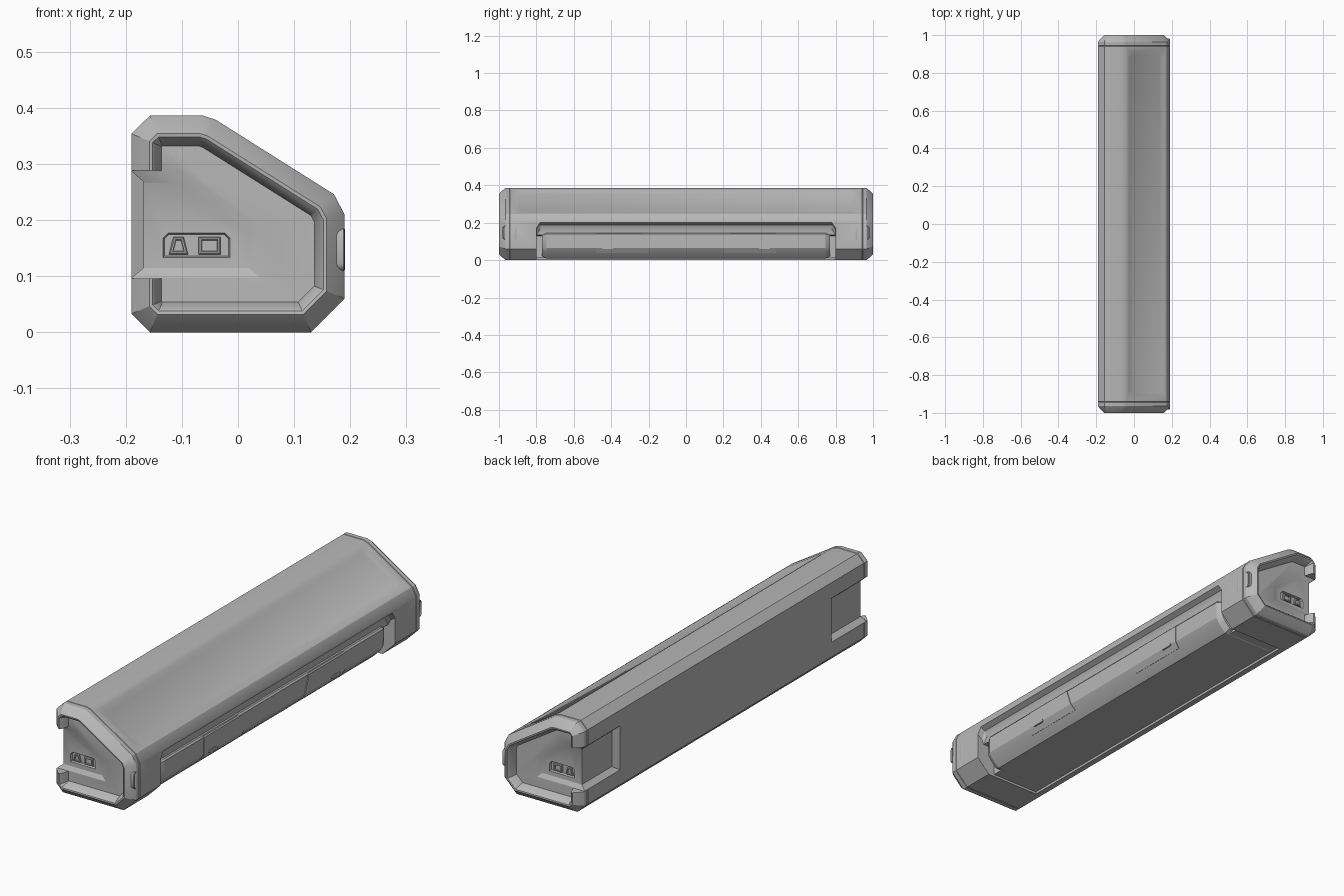
import bpy, bmesh, math
from mathutils import Vector

cube = bpy.data.objects.get("Cube")
if cube:
    bpy.data.objects.remove(cube, do_unlink=True)

grey = bpy.data.materials.new("mid grey")
grey.use_nodes = True
grey.diffuse_color = (0.48, 0.48, 0.48, 1)
grey.node_tree.nodes["Principled BSDF"].inputs["Base Color"].default_value = grey.diffuse_color


def loft(name, rings):
    """Closed solid through equal-length rings of 3D points."""
    bm = bmesh.new()
    loops = [[bm.verts.new(p) for p in r] for r in rings]
    n = len(loops[0])
    for a, b in zip(loops, loops[1:]):
        for i in range(n):
            bm.faces.new((a[i], a[(i + 1) % n], b[(i + 1) % n], b[i]))
    bm.faces.new(loops[0])
    bm.faces.new(loops[-1])
    bmesh.ops.recalc_face_normals(bm, faces=bm.faces)
    me = bpy.data.meshes.new(name)
    bm.to_mesh(me)
    bm.free()
    me.materials.append(grey)
    ob = bpy.data.objects.new(name, me)
    bpy.context.collection.objects.link(ob)
    return ob


def at_y(poly, y):
    return [(x, y, z) for x, z in poly]


def at_x(poly, x):
    return [(x, y, z) for y, z in poly]


def inset(poly, d):
    """Offset a convex polygon inwards by d."""
    pts = [Vector(p) for p in poly]
    n = len(pts)
    area = sum(pts[i - 1].x * pts[i].y - pts[i].x * pts[i - 1].y for i in range(n))
    s = 1 if area > 0 else -1
    out = []
    for i in range(n):
        a = (pts[i] - pts[i - 1]).normalized()
        b = (pts[(i + 1) % n] - pts[i]).normalized()
        na, nb = Vector((-a.y, a.x)) * s, Vector((-b.y, b.x)) * s
        out.append(tuple(pts[i] + (na + nb) * (d / (1 + na.dot(nb)))))
    return out


def chamfered(u0, u1, v0, v1, c):
    return [(u0 + c, v0), (u1 - c, v0), (u1, v0 + c), (u1, v1 - c),
            (u1 - c, v1), (u0 + c, v1), (u0, v1 - c), (u0, v0 + c)]


def cut(target, cutter):
    cutter.hide_render = True
    mod = target.modifiers.new("cut", "BOOLEAN")
    mod.operation, mod.solver, mod.object = "DIFFERENCE", "EXACT", cutter
    bpy.context.view_layer.objects.active = target
    bpy.ops.object.modifier_apply(modifier=mod.name)
    bpy.data.objects.remove(cutter, do_unlink=True)


# Main shell with tapered end rims and recessed end faces
outline = [(-.157, 0), (.13, 0), (.19, .06), (.19, .21), (.171, .246), (-.04, .379),
           (-.062, .386), (-.157, .386), (-.19, .354), (-.19, .033)]
half = [(.96, .054), (.992, .044), (.999, .038), (1, .032), (.972, .005), (.964, 0),
        (.945, 0), (.943, .002), (.941, 0)]
steps = [(-y, d) for y, d in half] + [(y, d) for y, d in reversed(half)]
shell = loft("shell", [at_y(inset(outline, d), y) for y, d in steps])

# Lower side bay for the lid, with eased upper corners
bay = [(.3, .2), (.19, .2), (.168, .188), (.157, .165), (.157, .135), (.1, .13),
       (.1, .01), (-.13, .01), (-.14, -.1), (.3, -.1)]
low = [(x, z - .03 if z > .15 else z) for x, z in bay]
cut(shell, loft("bay_cutter", [at_y(low, -.8), at_y(bay, -.78),
                               at_y(bay, .78), at_y(low, .8)]))

# Shallow panel in the sloped top
top, along = Vector((-.04, 0, .379)), Vector((.211, 0, -.133)).normalized()
up = Vector((-along.z, 0, along.x))


def on_slope(poly, h):
    return [top + along * u + Vector((0, v, 0)) + up * h for u, v in poly]


panel = chamfered(.012, .24, -.91, .91, .025)
cut(shell, loft("panel_cutter", [on_slope(inset(panel, .014), -.004),
                                 on_slope(panel, .001), on_slope(panel, .03)]))

for s, end in ((-1, "front"), (1, "back")):
    # Shallow tapered bay in the end face, open to the flat side
    bay_in = [(-.3, .265), (-.108, .265), (.018, .178), (.018, .115), (-.3, .115)]
    bay_out = [(-.3, .288), (-.1, .288), (.042, .19), (.042, .096), (-.3, .096)]
    cut(shell, loft("end_cutter", [at_y(bay_in, s * .95), at_y(bay_out, s * .961),
                                   at_y(bay_out, s * 1.1)]))

    # Relief running round the corner onto the flat side
    def side(x, y0, z0, z1):
        return [(x, s * y0, z0), (x, s * 1.1, z0), (x, s * 1.1, z1), (x, s * y0, z1)]
    cut(shell, loft("side_cutter", [side(-.168, .745, .115, .268),
                                    side(-.191, .72, .096, .288), side(-.25, .72, .096, .288)]))

    # Socket pocket with two connectors
    pocket = [(-.135, .132), (-.013, .132), (-.013, .168), (-.023, .178),
              (-.125, .178), (-.135, .168)]
    cut(shell, loft("pocket_cutter", [at_y(inset(pocket, .004), s * .94),
                                      at_y(pocket, s * .955)]))
    wedge = [(-.123, .139), (-.089, .139), (-.097, .17), (-.115, .17)]
    block = [(-.07, .139), (-.031, .139), (-.031, .17), (-.07, .17)]
    for kind, shape in (("wedge", wedge), ("square", block)):
        loft(f"{end}_{kind}_connector",
             [at_y(shape, s * .936), at_y(shape, s * .947), at_y(inset(shape, .002), s * .949),
              at_y(inset(shape, .005), s * .949), at_y(inset(shape, .006), s * .944)])

    # Side pill fitting on the end rim
    angles = [math.pi * (k + .5) / 8 for k in range(16)]
    pill = [(s * .966 + .016 * math.cos(a),
             .147 + math.copysign(.022, math.sin(a)) + .016 * math.sin(a)) for a in angles]
    loft(f"{end}_pill_fitting",
         [at_x(inset(pill, d), x)
          for x, d in ((.165, 0), (.188, 0), (.19, .002), (.19, .005), (.184, .007))])

    # Thin vertical rib beside the pill
    rib = chamfered(s * .912 - .005, s * .912 + .005, .11, .185, .004)
    loft(f"{end}_rib", [at_x(inset(rib, d), x) for x, d in ((.18, 0), (.19, 0), (.191, .003))])

# Lid filling the bay, with tapered ends
lid = [(-.12, .008), (.122, .008), (.155, .04), (.171, .066), (.171, .139),
       (.165, .146), (.09, .146), (-.12, .05)]
loft("lid", [at_y(inset(lid, d), y) for y, d in
             ((-.77, .014), (-.745, 0), (.745, 0), (.77, .014))])

# Latches wrapping the lid edge, inner ends slanted
wrap = [(.16, .143), (.17, .144), (.174, .139), (.174, .065), (.157, .038), (.145, .045)]
for s, end in ((-1, "front"), (1, "back")):
    loft(f"{end}_latch", [[(x, s * .48, z) for x, z in wrap],
                          [(x, s * (.2 + .35 * (z - .038)), z) for x, z in wrap]])
    tab = chamfered(s * .42 - .03, s * .42 + .03, .06, .072, .004)
    loft(f"{end}_latch_tab", [at_x(tab, x) for x in (.165, .177)])

# Shading: soft across shallow angles, crisp at real edges
bpy.ops.object.select_all(action="DESELECT")
for ob in bpy.context.collection.objects:
    if ob.type == "MESH" and grey.name in ob.data.materials:
        ob.select_set(True)
        bpy.context.view_layer.objects.active = ob
bpy.ops.object.shade_smooth_by_angle(angle=math.radians(28))
